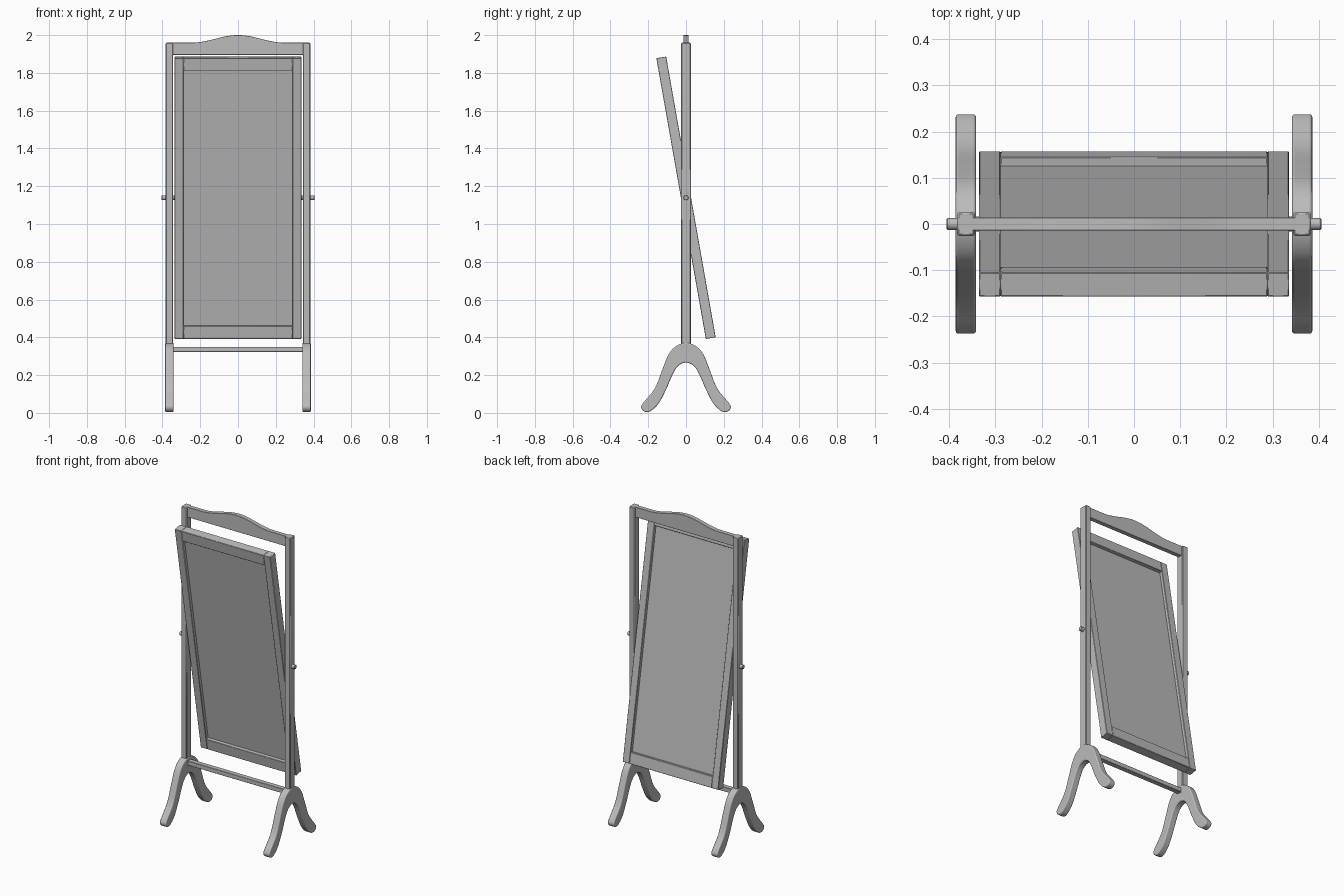
import bpy, bmesh, math
from mathutils import Matrix, Vector

if "Cube" in bpy.data.objects:
    bpy.data.objects.remove(bpy.data.objects["Cube"], do_unlink=True)

grey = bpy.data.materials.new("plain grey")
grey.use_nodes = True
grey.diffuse_color = (0.5, 0.5, 0.5, 1)
grey.node_tree.nodes["Principled BSDF"].inputs["Base Color"].default_value = (0.5, 0.5, 0.5, 1)

PIVOT_Z = 1.139
TILT = Matrix.Translation((0, 0, PIVOT_Z)) @ Matrix.Rotation(math.radians(10), 4, "X")


def finish(name, bm, matrix=Matrix(), bevel=0.0, segments=1):
    """Turn a bmesh into a named object with shading and softened edges."""
    bmesh.ops.recalc_face_normals(bm, faces=bm.faces)
    mesh = bpy.data.meshes.new(name)
    bm.to_mesh(mesh)
    bm.free()
    mesh.materials.append(grey)
    ob = bpy.data.objects.new(name, mesh)
    bpy.context.collection.objects.link(ob)
    ob.matrix_world = matrix
    bpy.ops.object.select_all(action="DESELECT")
    bpy.context.view_layer.objects.active = ob
    ob.select_set(True)
    bpy.ops.object.shade_smooth_by_angle(angle=math.radians(35))
    if bevel:
        mod = ob.modifiers.new("soft edges", "BEVEL")
        mod.width = bevel
        mod.segments = segments
        mod.limit_method = "ANGLE"
        mod.angle_limit = math.radians(50)
    return ob


def box(name, low, high, matrix=Matrix(), bevel=0.002):
    low, high = Vector(low), Vector(high)
    bm = bmesh.new()
    bmesh.ops.create_cube(bm, size=1)
    bmesh.ops.scale(bm, vec=high - low, verts=bm.verts)
    bmesh.ops.translate(bm, vec=(low + high) / 2, verts=bm.verts)
    return finish(name, bm, matrix, bevel)


def prism(name, points, thickness, **options):
    """Extrude a closed outline symmetrically along the given direction."""
    step = Vector(thickness)
    bm = bmesh.new()
    face = bm.faces.new([bm.verts.new(Vector(p) - step / 2) for p in points])
    grown = bmesh.ops.extrude_face_region(bm, geom=[face])["geom"]
    moved = [v for v in grown if isinstance(v, bmesh.types.BMVert)]
    bmesh.ops.translate(bm, vec=step, verts=moved)
    return finish(name, bm, **options)


def smooth_loop(points, steps=5):
    """Closed Catmull-Rom curve through the points."""
    result, n = [], len(points)
    for i in range(n):
        a, b, c, d = (Vector(points[(i + k) % n]) for k in (-1, 0, 1, 2))
        for s in range(steps):
            t = s / steps
            result.append(b + (c - a) * t / 2 + (2 * a - 5 * b + 4 * c - d) * t * t / 2
                          + (3 * b - a - 3 * c + d) * t ** 3 / 2)
    return result


# Arched double foot outline, one half in (y, z)
half = [(0.055, 0.352), (0.092, 0.31), (0.125, 0.23), (0.165, 0.13), (0.225, 0.055),
        (0.237, 0.028), (0.222, 0.008), (0.19, 0.008), (0.145, 0.05), (0.105, 0.125),
        (0.07, 0.205), (0.04, 0.25)]
outline = ([(0, 0.372)] + half + [(0, 0.266)]
           + [(-y, z) for y, z in reversed(half)])
foot_curve = smooth_loop(outline)

for side, label in ((1, "left"), (-1, "right")):
    x = side * 0.3635

    # Feet
    prism(label + "_foot", [(x, p.x, p.y) for p in foot_curve], (0.044, 0, 0),
          bevel=0.006, segments=3)

    # Posts
    box(label + "_post", (x - 0.0195, -0.026, 0.35), (x + 0.0195, 0.026, 1.96), bevel=0.004)

    # Pivot pins
    bm = bmesh.new()
    bmesh.ops.create_cone(bm, cap_ends=True, segments=24, radius1=0.013, radius2=0.013, depth=0.085)
    pin = Matrix.Translation((side * 0.3625, 0, PIVOT_Z)) @ Matrix.Rotation(math.pi / 2, 4, "Y")
    finish(label + "_pivot_pin", bm, pin, bevel=0.002)

    # Upright members of the tilting frame
    s = side * 0.312
    box(label + "_frame_stile", (s - 0.0235, -0.0265, -0.7545), (s + 0.0235, 0.0265, 0.7545), TILT)

# Cross members of the tilting frame
for sign, label in ((1, "top"), (-1, "bottom")):
    c = sign * 0.7195
    box(label + "_frame_rail", (-0.289, -0.0265, c - 0.035), (0.289, 0.0265, c + 0.035), TILT)

# Recessed mirror panel
box("mirror_panel", (-0.292, -0.0065, -0.69), (0.292, 0.0065, 0.69), TILT, bevel=0)

# Lower stretcher between the feet
box("stretcher", (-0.35, -0.016, 0.322), (0.35, 0.016, 0.35))

# Arched crest rail
crest = [(-0.35, 0, 1.896), (0.35, 0, 1.896), (0.35, 0, 1.96)]
for i in range(33):
    t = 1 - i / 16
    crest.append((0.246 * t, 0, 1.96 + 0.02 * (1 + math.cos(math.pi * t))))
crest.append((-0.35, 0, 1.96))
prism("crest_rail", crest, (0, 0.028, 0), bevel=0.001)
